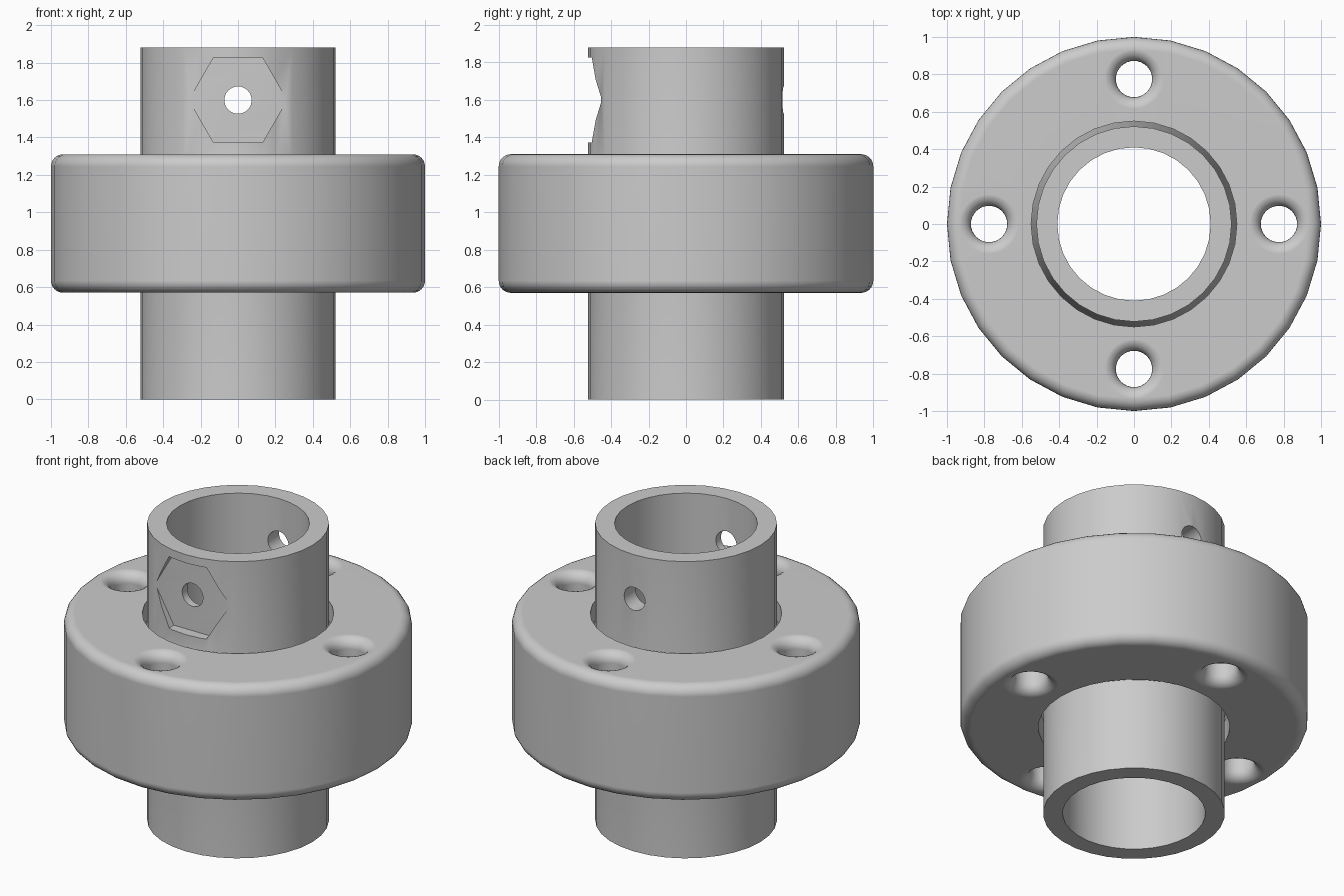
import bpy, bmesh
from math import sin, cos, pi, radians
from mathutils import Matrix

if "Cube" in bpy.data.objects:
    bpy.data.objects.remove(bpy.data.objects["Cube"])

SEGMENTS = 32
RING_LOW, RING_HIGH = 0.57, 1.31
FILLET = 0.065
BOLT_HOLE = 0.097

steel = bpy.data.materials.new("grey steel")
steel.use_nodes = True
colour = (0.6, 0.6, 0.6, 1)
steel.diffuse_color = colour
steel.node_tree.nodes["Principled BSDF"].inputs["Base Color"].default_value = colour


def add_object(name, bm):
    bmesh.ops.recalc_face_normals(bm, faces=bm.faces)
    mesh = bpy.data.meshes.new(name)
    bm.to_mesh(mesh)
    bm.free()
    mesh.materials.append(steel)
    obj = bpy.data.objects.new(name, mesh)
    bpy.context.collection.objects.link(obj)
    return obj


def lathe(name, profile, closed):
    """Turn a list of (radius, height) points around z; open ones get caps."""
    bm = bmesh.new()
    rings = []
    for r, z in profile:
        angles = [2 * pi * i / SEGMENTS for i in range(SEGMENTS)]
        rings.append([bm.verts.new((r * cos(a), r * sin(a), z)) for a in angles])
    pairs = list(zip(rings, rings[1:]))
    if closed:
        pairs.append((rings[-1], rings[0]))
    else:
        bm.faces.new(rings[0])
        bm.faces.new(rings[-1])
    for low, high in pairs:
        for i in range(SEGMENTS):
            j = (i + 1) % SEGMENTS
            bm.faces.new((low[i], low[j], high[j], high[i]))
    return add_object(name, bm)


def prism(name, sides, radius, length, centre):
    """Prism lying along y, with corners pointing to the sides."""
    bm = bmesh.new()
    bmesh.ops.create_cone(bm, cap_ends=True, segments=sides, radius1=radius,
                          radius2=radius, depth=length)
    if sides == 6:
        bmesh.ops.rotate(bm, verts=bm.verts, matrix=Matrix.Rotation(radians(90), 3, "Z"))
        if max(v.co.x for v in bm.verts) < radius * 0.99:
            bmesh.ops.rotate(bm, verts=bm.verts, matrix=Matrix.Rotation(radians(30), 3, "Z"))
    bmesh.ops.rotate(bm, verts=bm.verts, matrix=Matrix.Rotation(radians(90), 3, "X"))
    bmesh.ops.translate(bm, verts=bm.verts, vec=centre)
    return add_object(name, bm)


def cut(target, cutter):
    cutter.hide_render = True
    mod = target.modifiers.new("cut", "BOOLEAN")
    mod.operation = "DIFFERENCE"
    mod.solver = "EXACT"
    mod.object = cutter
    bpy.context.view_layer.objects.active = target
    bpy.ops.object.modifier_apply(modifier=mod.name)
    bpy.data.objects.remove(cutter)


def smooth(obj):
    bpy.ops.object.select_all(action="DESELECT")
    obj.select_set(True)
    bpy.context.view_layer.objects.active = obj
    bpy.ops.object.shade_smooth_by_angle(angle=radians(30))
    mod = obj.modifiers.new("even shading", "WEIGHTED_NORMAL")
    mod.keep_sharp = True


arc = [i * pi / 2 / 6 for i in range(7)]

# Outer ring with rounded rims
outer = [(1 - FILLET + FILLET * sin(a), RING_LOW + FILLET - FILLET * cos(a)) for a in arc]
outer += [(1 - FILLET + FILLET * cos(a), RING_HIGH - FILLET + FILLET * sin(a)) for a in arc]
ring = lathe("outer_ring", [(0.55, RING_LOW)] + outer + [(0.55, RING_HIGH)], True)

# Four bolt holes with flared mouths
wide = BOLT_HOLE + FILLET
low, high = RING_LOW - 0.0005, RING_HIGH + 0.0005
flare = [(wide - FILLET * sin(a), low + FILLET - FILLET * cos(a)) for a in arc]
flare += [(wide - FILLET * cos(a), high - FILLET + FILLET * sin(a)) for a in arc]
for i in range(4):
    cutter = lathe("bolt_hole_cutter", [(wide, low - 0.1)] + flare + [(wide, high + 0.1)], False)
    angle = i * pi / 2
    cutter.data.transform(Matrix.Translation((0.775 * cos(angle), 0.775 * sin(angle), 0)))
    cut(ring, cutter)
smooth(ring)

# Inner sleeve, thickened where the ring holds it
sleeve = lathe("inner_sleeve", [
    (0.41, 0), (0.522, 0), (0.522, 0.64), (0.552, 0.7),
    (0.552, 1.18), (0.522, 1.24), (0.522, 1.88), (0.41, 1.88)], True)

# Hexagonal nut seat at the front and a pin hole through both walls
cut(sleeve, prism("nut_seat_cutter", 6, 0.262, 0.4, (0, -0.655, 1.6)))
cut(sleeve, prism("pin_hole_cutter", 32, 0.073, 1.6, (0, 0, 1.6)))
smooth(sleeve)
